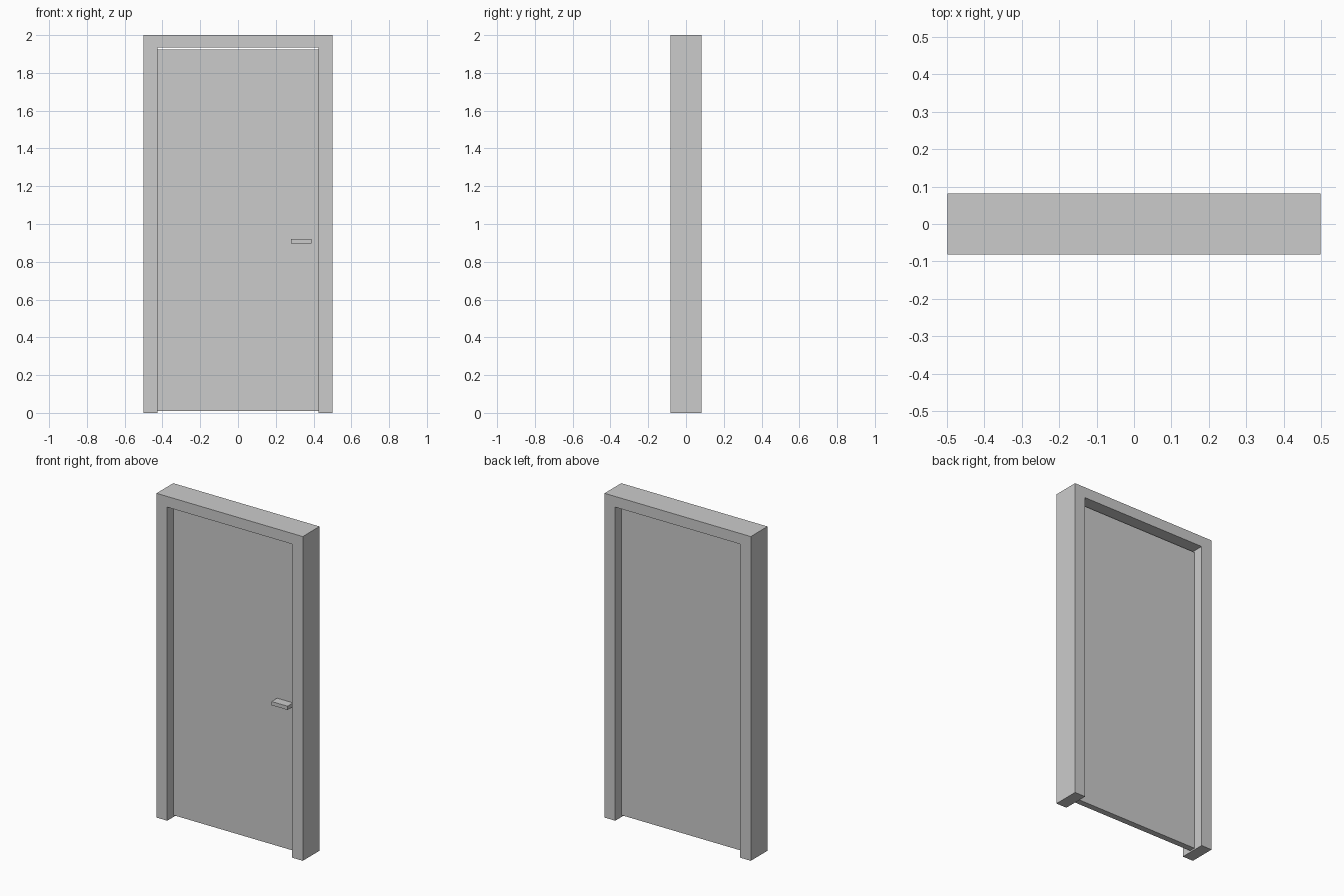
import bpy, bmesh

if "Cube" in bpy.data.objects:
    bpy.data.objects.remove(bpy.data.objects["Cube"])


def extrude_profile(name, pts, y0, y1):
    """Closed x/z outline extruded along y."""
    bm = bmesh.new()
    face = bm.faces.new([bm.verts.new((x, y0, z)) for x, z in pts])
    ext = bmesh.ops.extrude_face_region(bm, geom=[face])
    moved = [g for g in ext["geom"] if isinstance(g, bmesh.types.BMVert)]
    bmesh.ops.translate(bm, verts=moved, vec=(0, y1 - y0, 0))
    bmesh.ops.recalc_face_normals(bm, faces=bm.faces)
    me = bpy.data.meshes.new(name)
    bm.to_mesh(me)
    bm.free()
    ob = bpy.data.objects.new(name, me)
    bpy.context.collection.objects.link(ob)
    return ob


def rect(x0, x1, z0, z1):
    return [(x0, z0), (x1, z0), (x1, z1), (x0, z1)]


W, D, H = 0.499, 0.0815, 2.0      # frame half width, half depth, height
IN, TOP = 0.426, 1.934            # opening half width and height
T = 0.019                         # half thickness of the door leaf

# Door frame: one U-shaped profile, open at the bottom
extrude_profile("door_frame", [(-W, 0), (-IN, 0), (-IN, TOP), (IN, TOP),
                               (IN, 0), (W, 0), (W, H), (-W, H)], -D, D)

# Door leaf, with a small gap above and below
extrude_profile("door_leaf", rect(-IN, IN, 0.01, 1.924), -T, T)

# Lever handle on the front only
extrude_profile("handle", rect(0.28, 0.389, 0.898, 0.921), -0.073, -T)
